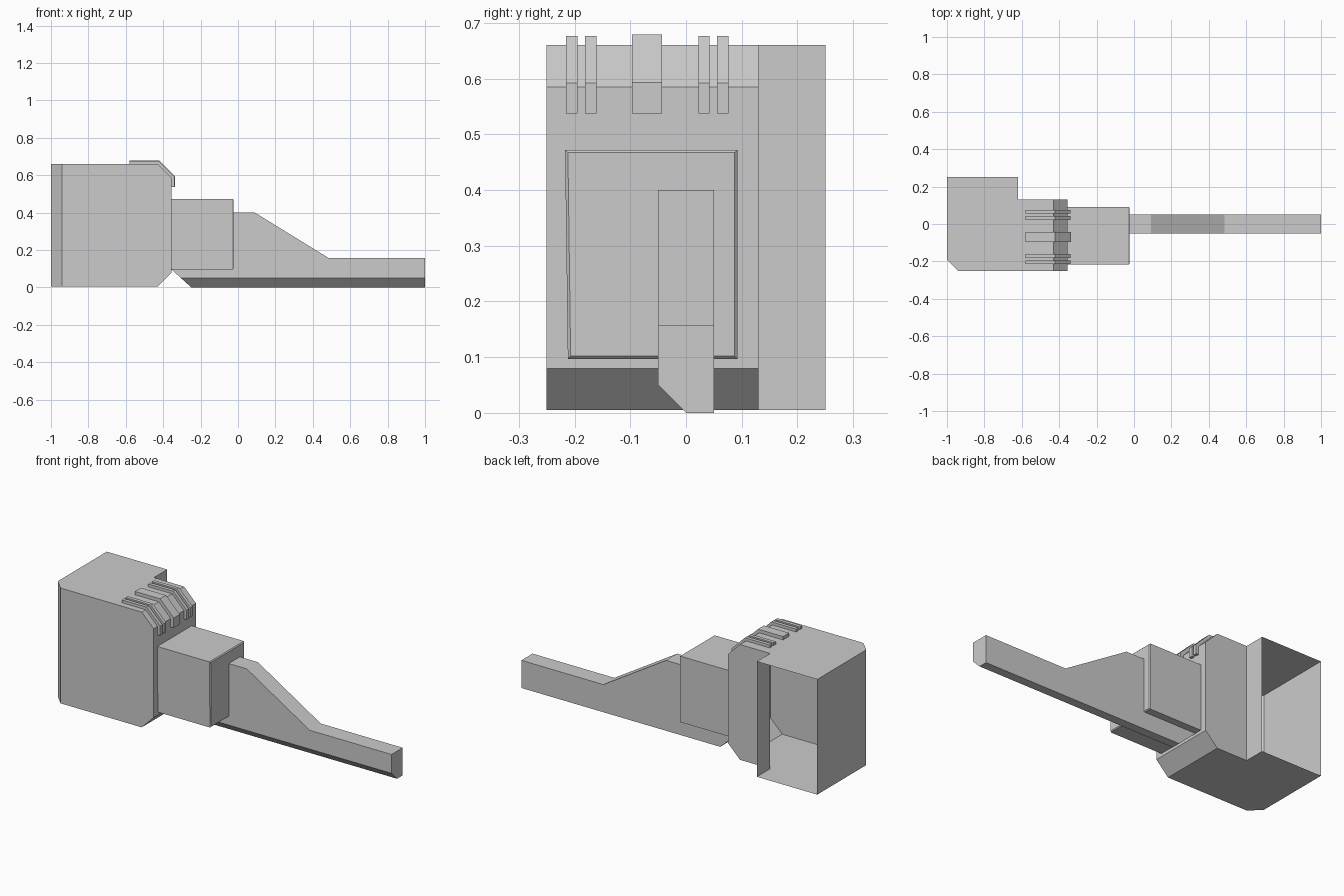
import bpy, bmesh
from mathutils import Vector

if "Cube" in bpy.data.objects:
    bpy.data.objects.remove(bpy.data.objects["Cube"])


def prism(points, lo, hi, axis):
    """Extrude a 2D outline along 'x' (y,z), 'y' (x,z) or 'z' (x,y)."""
    place = {'x': lambda a, b, d: (d, a, b),
             'y': lambda a, b, d: (a, d, b),
             'z': lambda a, b, d: (a, b, d)}[axis]
    bm = bmesh.new()
    bottom = [bm.verts.new(place(a, b, lo)) for a, b in points]
    top = [bm.verts.new(place(a, b, hi)) for a, b in points]
    bm.faces.new(bottom)
    bm.faces.new(top)
    n = len(points)
    for i in range(n):
        j = (i + 1) % n
        bm.faces.new((bottom[i], bottom[j], top[j], top[i]))
    bmesh.ops.recalc_face_normals(bm, faces=bm.faces[:])
    return bm


def slice_off(bm, point, normal):
    """Cut away everything beyond a plane and cap the cut."""
    geom = bm.verts[:] + bm.edges[:] + bm.faces[:]
    cut = bmesh.ops.bisect_plane(bm, geom=geom, plane_co=point,
                                 plane_no=Vector(normal), clear_outer=True)
    edges = [e for e in cut['geom_cut'] if isinstance(e, bmesh.types.BMEdge)]
    bmesh.ops.holes_fill(bm, edges=edges, sides=0)


def finish(bm, name):
    bmesh.ops.recalc_face_normals(bm, faces=bm.faces[:])
    mesh = bpy.data.meshes.new(name)
    bm.to_mesh(mesh)
    bm.free()
    bpy.context.collection.objects.link(bpy.data.objects.new(name, mesh))


# Housing: stepped plan, chamfered front edges, open at the rear side
plan = [(-1, -0.19), (-0.94, -0.25), (-0.355, -0.25), (-0.355, 0.13),
        (-0.62, 0.13), (-0.62, 0.25), (-1, 0.25)]
bm = prism(plan, 0.005, 0.66, 'z')
slice_off(bm, (-0.43, 0, 0.66), (1, 0, 1))
slice_off(bm, (-0.43, 0, 0.005), (1, 0, -1))
bmesh.ops.recalc_face_normals(bm, faces=bm.faces[:])
opening = [f for f in bm.faces if all(v.co.y > 0.249 for v in f.verts)]
bmesh.ops.delete(bm, geom=opening, context='FACES_ONLY')
finish(bm, "housing")

# Collar block with a fine bevel around its end face
section = [(-0.212, 0.097), (0.092, 0.097), (0.092, 0.472), (-0.217, 0.472)]
bm = prism(section, -0.36, -0.023, 'x')
rim = [e for e in bm.edges if all(v.co.x > -0.03 for v in e.verts)]
bmesh.ops.bevel(bm, geom=rim, offset=0.005, segments=1, affect='EDGES')
finish(bm, "collar")

# Tapering arm with a chamfer along its lower front edge
side = [(-0.25, 0), (1, 0), (1, 0.157), (0.485, 0.157), (0.09, 0.4),
        (-0.355, 0.4), (-0.355, 0.095)]
bm = prism(side, -0.05, 0.05, 'y')
slice_off(bm, (0, 0, 0), (0, -1, -1))
finish(bm, "arm")

# Raised ribs wrapping over the housing's top front edge
ribs = [(-0.215, -0.195, 0.016), (-0.181, -0.161, 0.016),
        (-0.097, -0.043, 0.019), (0.022, 0.042, 0.016), (0.056, 0.076, 0.016)]
for i, (y0, y1, t) in enumerate(ribs):
    profile = [(-0.58, 0.66), (-0.43, 0.66), (-0.355, 0.585), (-0.355, 0.537),
               (-0.355 + t, 0.537), (-0.355 + t, 0.585 + t * 0.42),
               (-0.43 + t * 0.42, 0.66 + t), (-0.58, 0.66 + t)]
    finish(prism(profile, y0, y1, 'y'), f"rib_{i + 1}")
